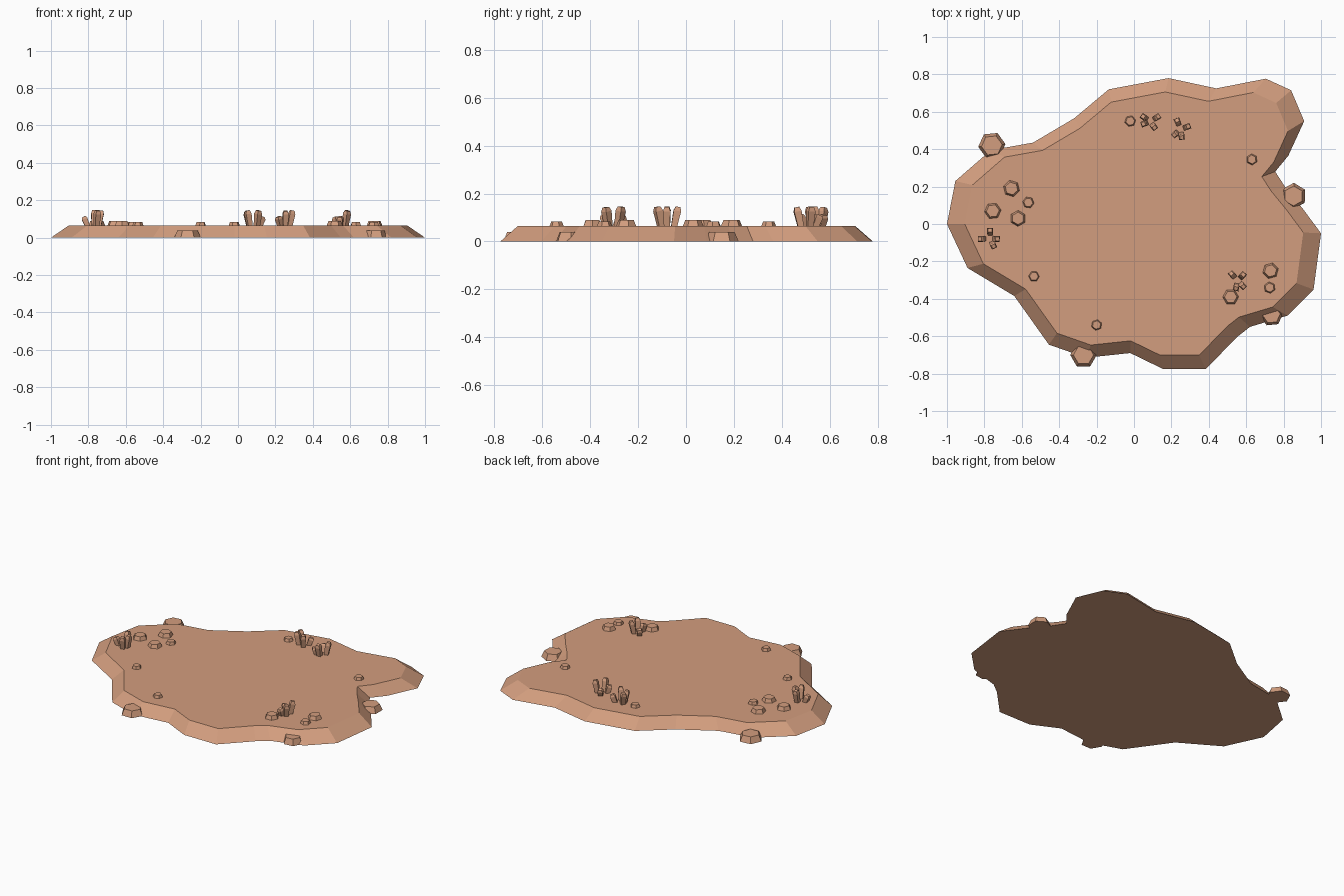
import bpy, bmesh, math
from mathutils import Vector, Matrix

if "Cube" in bpy.data.objects:
    bpy.data.objects.remove(bpy.data.objects["Cube"])

clay = bpy.data.materials.new("clay")
clay.diffuse_color = (0.65, 0.34, 0.21, 1)
clay.use_nodes = True
clay.node_tree.nodes["Principled BSDF"].inputs["Base Color"].default_value = clay.diffuse_color
TOP = 0.065


def loft(name, rings):
    """Flat-faced closed solid through rings of equal point count."""
    bm = bmesh.new()
    vs = [[bm.verts.new(p) for p in r] for r in rings]
    n = len(vs[0])
    for a, b in zip(vs, vs[1:]):
        for i in range(n):
            j = (i + 1) % n
            bm.faces.new((a[i], a[j], b[j], b[i]))
    bm.faces.new(vs[0][::-1])
    bm.faces.new(vs[-1])
    bmesh.ops.recalc_face_normals(bm, faces=bm.faces)
    me = bpy.data.meshes.new(name)
    bm.to_mesh(me)
    bm.free()
    me.materials.append(clay)
    ob = bpy.data.objects.new(name, me)
    bpy.context.collection.objects.link(ob)
    return ob


def ring(n, r, z, turn=0.0, x=0, y=0):
    return [Vector((x + r * math.cos(turn + math.tau * i / n),
                    y + r * math.sin(turn + math.tau * i / n), z)) for i in range(n)]


# ground slab: irregular outline with a sloping rim
outline = [(-1, 0), (-.89, -.235), (-.64, -.385), (-.455, -.645), (-.255, -.715),
           (-.02, -.69), (.155, -.775), (.385, -.775), (.55, -.605), (.62, -.55),
           (.82, -.49), (.96, -.35), (1, -.05), (.90, .085), (.81, .195), (.755, .28),
           (.825, .365), (.91, .55), (.84, .715), (.705, .777), (.44, .725),
           (.185, .78), (-.135, .72), (-.32, .565), (-.54, .435), (-.765, .395),
           (-.955, .23)]
loft("ground_slab", [[(x * s, y * s, z) for x, y in outline]
                     for s, z in ((1, 0), (.905, TOP))])

# large stones around the rim
for i, (x, y, r, t) in enumerate([(-.76, .42, .073, .1), (.853, .15, .07, .5),
                                  (-.27, -.70, .071, 0), (.735, -.485, .062, .1)]):
    loft(f"rim_stone_{i}", [ring(6, r, 0, t, x, y), ring(6, r * .76, .039, t, x, y)])

# small pebbles on the slab
pebbles = [(-.02, .55, .032), (.63, .345, .032), (-.535, -.28, .031), (-.2, -.54, .031),
           (-.655, .19, .047), (-.755, .07, .047), (-.62, .03, .045), (-.565, .115, .033),
           (.73, -.25, .045), (.725, -.34, .033), (.517, -.39, .045)]
for i, (x, y, r) in enumerate(pebbles):
    t = .2 + i * .4
    h = .024 if r > .04 else .018
    loft(f"pebble_{i}", [ring(6, r, TOP - .005, t, x, y),
                         ring(6, r * .74, TOP + h, t, x, y)])

# clumps of stubby blades leaning outwards: tip positions and heights
clumps = [
    ((.085, .548), [(.048, .575, .142), (.13, .575, .112), (.05, .535, .145), (.11, .515, .145)]),
    ((.25, .507), [(.23, .555, .11), (.29, .522, .145), (.215, .475, .112), (.255, .462, .143)]),
    ((-.768, -.078), [(-.77, -.033, .145), (-.825, -.08, .112), (-.73, -.08, .145), (-.75, -.12, .145)]),
    ((.555, -.303), [(.52, -.265, .11), (.585, -.27, .145), (.545, -.345, .112), (.585, -.335, .143)]),
]
for c, ((cx, cy), tips) in enumerate(clumps):
    for i, (x, y, h) in enumerate(tips):
        tip = Vector((x, y, h))
        base = Vector((x + (cx - x) * .4, y + (cy - y) * .4, TOP - .008))
        axis = tip - base
        length = axis.length
        prof = [(.017, 0), (.022, length * .8), (.014, length)]
        ob = loft(f"blade_{c}_{i}", [ring(4, r, z, math.pi / 4) for r, z in prof])
        yaw = Matrix.Rotation(math.atan2(y - cy, x - cx), 4, 'Z')
        tilt = Vector((0, 0, 1)).rotation_difference(axis).to_matrix().to_4x4()
        ob.data.transform(Matrix.Translation(base) @ tilt @ yaw)
